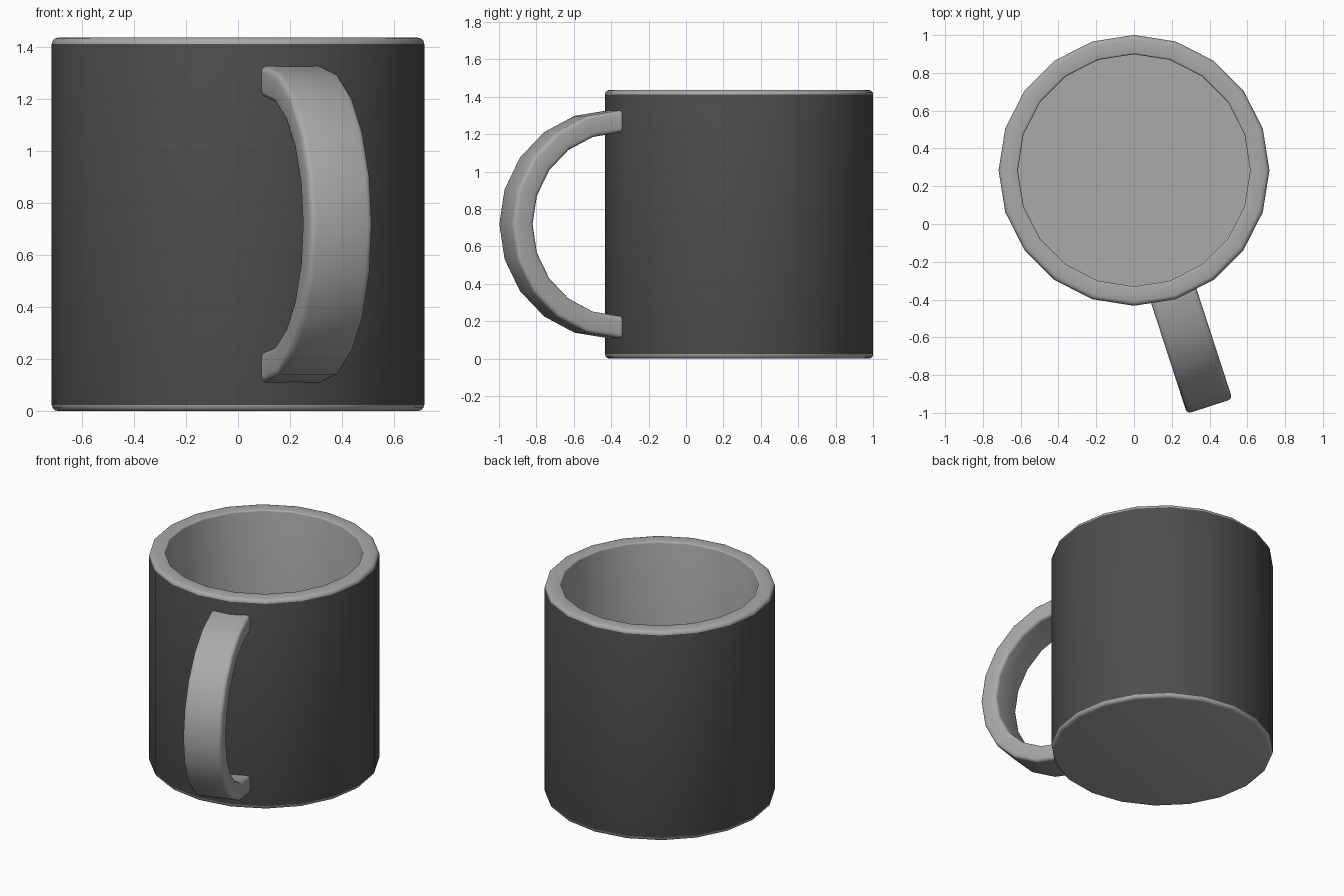
import bpy, bmesh, math
from mathutils import Vector

if "Cube" in bpy.data.objects:
    bpy.data.objects.remove(bpy.data.objects["Cube"])

SIDES = 20
CENTRE = Vector((0, 0.284, 0))
HEIGHT, R_OUT, R_IN, FLOOR, B = 1.437, 0.717, 0.615, 0.1, 0.024


def material(name, value):
    mat = bpy.data.materials.new(name)
    mat.diffuse_color = (value, value, value, 1)
    mat.use_nodes = True
    mat.node_tree.nodes["Principled BSDF"].inputs["Base Color"].default_value = mat.diffuse_color
    return mat


GREY = material("mid_grey", 0.4)
DARK = material("dark_grey", 0.075)


def arc(cx, cy, r, start, end, n=3):
    # Points along a rounded corner, angles in degrees
    angles = [math.radians(start + (end - start) * i / n) for i in range(n + 1)]
    return [(cx + r * math.cos(a), cy + r * math.sin(a)) for a in angles]


def loft(name, rings, dark_span=None):
    # Skin consecutive rings of points and cap both ends
    bm = bmesh.new()
    vs = [[bm.verts.new(p) for p in ring] for ring in rings]
    for k, (a, b) in enumerate(zip(vs, vs[1:])):
        n = len(a)
        for i in range(n):
            j = (i + 1) % n
            face = bm.faces.new((a[i], a[j], b[j], b[i]))
            face.material_index = int(k == dark_span)
    bm.faces.new(vs[0])
    bm.faces.new(vs[-1])
    bmesh.ops.recalc_face_normals(bm, faces=bm.faces)
    mesh = bpy.data.meshes.new(name)
    bm.to_mesh(mesh)
    bm.free()
    obj = bpy.data.objects.new(name, mesh)
    mesh.materials.append(GREY)
    if dark_span is not None:
        mesh.materials.append(DARK)
    bpy.context.collection.objects.link(obj)
    bpy.ops.object.select_all(action='DESELECT')
    obj.select_set(True)
    bpy.context.view_layer.objects.active = obj
    bpy.ops.object.shade_smooth_by_angle(angle=math.radians(40))
    return obj


# Cup: rounded foot, dark outer wall, rounded rim, inner wall and floor
foot = arc(R_OUT - B, B, B, -90, 0)
rim = arc(R_OUT - B, HEIGHT - B, B, 0, 90)
lip = arc(R_IN + 0.01, HEIGHT - 0.01, 0.01, 90, 180)
profile = foot + rim + lip + [(R_IN, FLOOR)]
turns = [2 * math.pi * i / SIDES for i in range(SIDES)]
loft("cup", [[CENTRE + Vector((r * math.cos(t), r * math.sin(t), z)) for t in turns]
             for r, z in profile], dark_span=len(foot) - 1)

# Handle: rounded rectangle swept around half a 20-gon
ANGLE = math.radians(-72)
out = Vector((math.cos(ANGLE), math.sin(ANGLE), 0))
side = Vector((-out.y, out.x, 0))
ARC_R, ARC_X, HALF_W, HALF_T, C = 0.55, 0.703, 0.126, 0.059, 0.022
W, T = HALF_W - C, HALF_T - C
section = (arc(W, T, C, 0, 90) + arc(-W, T, C, 90, 180)
           + arc(-W, -T, C, 180, 270) + arc(W, -T, C, 270, 360))


def handle_ring(angle, x):
    return [CENTRE + out * (x + (ARC_R + t) * math.cos(angle)) + side * (w - 0.005)
            + Vector((0, 0, HEIGHT / 2 + (ARC_R + t) * math.sin(angle)))
            for w, t in section]


# Both ends run straight into the cup wall
steps = [math.radians(-90 + 18 * i) for i in range(11)]
loft("handle", [handle_ring(steps[0], 0.655)]
     + [handle_ring(a, ARC_X) for a in steps]
     + [handle_ring(steps[-1], 0.655)])
